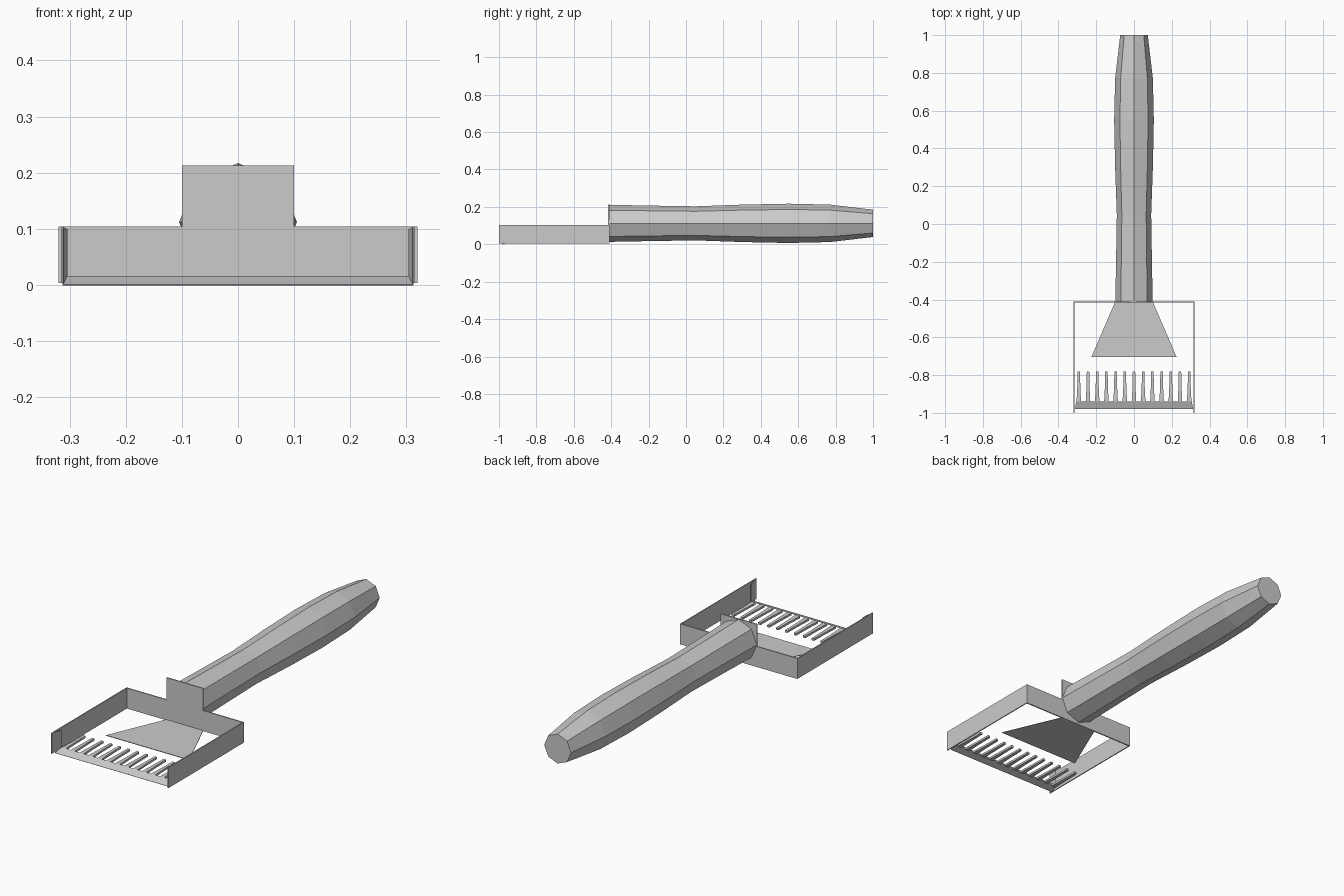
import bpy, bmesh, math

if "Cube" in bpy.data.objects:
    bpy.data.objects.remove(bpy.data.objects["Cube"])


def make(name, verts, faces, flip_check=True):
    me = bpy.data.meshes.new(name)
    me.from_pydata(verts, [], faces)
    bm = bmesh.new()
    bm.from_mesh(me)
    bmesh.ops.recalc_face_normals(bm, faces=bm.faces)
    bm.to_mesh(me)
    bm.free()
    ob = bpy.data.objects.new(name, me)
    bpy.context.collection.objects.link(ob)
    return ob


def prism(name, outline, axis, lo, hi):
    """Extrude a 2D outline along y or z between lo and hi."""
    def place(p, d):
        return (p[0], d, p[1]) if axis == 'y' else (p[0], p[1], d)
    n = len(outline)
    verts = [place(p, d) for d in (lo, hi) for p in outline]
    faces = [tuple(range(n)), tuple(range(n, 2 * n))]
    faces += [(i, (i + 1) % n, n + (i + 1) % n, n + i) for i in range(n)]
    return make(name, verts, faces)


# Octagonal contoured handle: (y, radius) rings
rings = [(-0.41, 0.099), (-0.2, 0.095), (0.05, 0.091), (0.3, 0.1),
         (0.55, 0.105), (0.77, 0.1), (1.0, 0.073)]
S = 8
verts = [(r * math.cos(k * math.tau / S), y, 0.112 + r * math.sin(k * math.tau / S))
         for y, r in rings for k in range(S)]
faces = [(i * S + k, i * S + (k + 1) % S, (i + 1) * S + (k + 1) % S, (i + 1) * S + k)
         for i in range(len(rings) - 1) for k in range(S)]
faces += [tuple(range(S)), tuple(range(len(verts) - S, len(verts)))]
make("handle", verts, faces)

# T-shaped back wall with the raised tab that meets the handle
prism("back_wall", [(-0.319, 0.003), (0.319, 0.003), (0.319, 0.104), (0.1, 0.104),
                    (0.1, 0.213), (-0.1, 0.213), (-0.1, 0.104), (-0.319, 0.104)],
      'y', -0.416, -0.41)

# Side walls
for s, side in ((-1, "left"), (1, "right")):
    prism(side + "_wall", [(s * 0.315, -1.0), (s * 0.32, -1.0),
                           (s * 0.32, -0.41), (s * 0.315, -0.41)], 'z', 0.003, 0.104)

# Flared support plate in front of the handle
prism("support_plate", [(-0.1, -0.412), (0.1, -0.412), (0.226, -0.705), (-0.226, -0.705)],
      'z', 0.003, 0.006)

# Sloped U-shaped blade strip across the front
front = [(-0.312, 0.103), (-0.312, 0.0), (0.312, 0.0), (0.312, 0.103)]
back = [(-0.305, 0.099), (-0.305, 0.015), (0.305, 0.015), (0.305, 0.099)]
rim = [(x, -0.98, z) for x, z in front] + [(x, -0.94, z) for x, z in back]
blade = make("blade_strip", rim, [(i, i + 1, i + 5, i + 4) for i in range(3)])
thick = blade.modifiers.new("thickness", 'SOLIDIFY')
thick.thickness = 0.002
thick.offset = 0

# Row of tapered comb teeth
for i in range(13):
    x = (i - 6) * 0.0487
    prism(f"tooth_{i + 1}", [(x - 0.012, -0.942), (x + 0.012, -0.942), (x + 0.008, -0.86),
                             (x + 0.0065, -0.78), (x - 0.0065, -0.78), (x - 0.008, -0.86)],
          'z', 0.005, 0.015)
